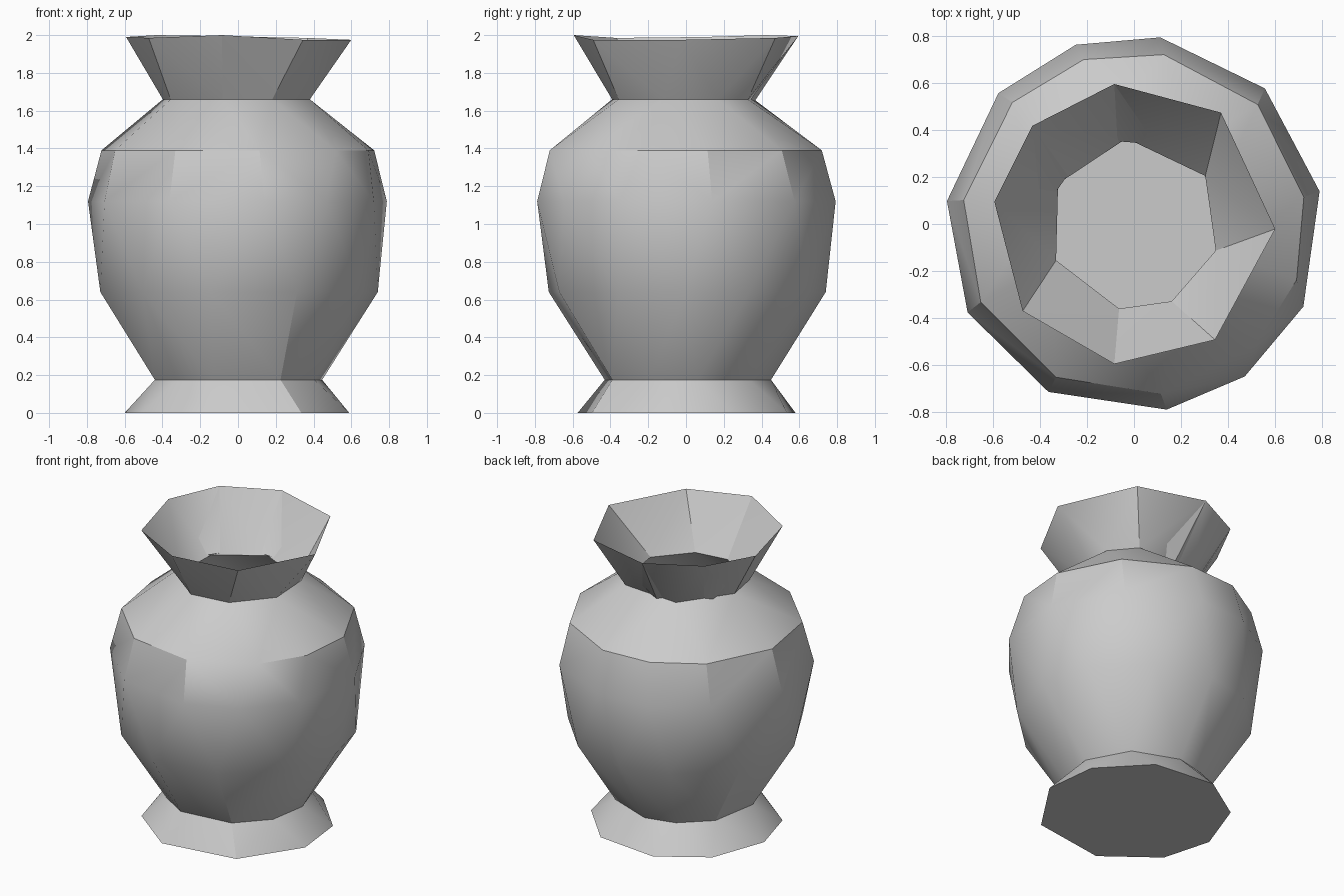
import bpy, bmesh, math

cube = bpy.data.objects.get("Cube")
if cube:
    bpy.data.objects.remove(cube, do_unlink=True)

# One plain clay colour
clay = bpy.data.materials.new("light_grey_clay")
clay.use_nodes = True
colour = (0.6, 0.6, 0.6, 1.0)
clay.diffuse_color = colour
clay.node_tree.nodes["Principled BSDF"].inputs["Base Color"].default_value = colour

bm = bmesh.new()


def make_ring(radius, height, degrees):
    """Ring of vertices at the given angles; height may vary per vertex."""
    heights = height if isinstance(height, list) else [height] * len(degrees)
    return [bm.verts.new((radius * math.cos(math.radians(a)),
                          radius * math.sin(math.radians(a)), z))
            for a, z in zip(degrees, heights)]


def gap(first, second):
    return (first.co - second.co).length


def bridge(lower, upper):
    """Stitch two rings with any number of sides using the shorter diagonals."""
    start = min(range(len(upper)), key=lambda k: gap(upper[k], lower[0]))
    upper = upper[start:] + upper[:start]
    a, b = lower + lower[:1], upper + upper[:1]
    i = j = 0
    while i < len(lower) or j < len(upper):
        step_lower = j == len(upper) or (
            i < len(lower) and gap(a[i + 1], b[j]) < gap(a[i], b[j + 1]))
        if step_lower:
            bm.faces.new((a[i], a[i + 1], b[j]))
            i += 1
        else:
            bm.faces.new((a[i], b[j + 1], b[j]))
            j += 1


# Hand-cut angles of each ring, counter-clockwise from the model's left
foot_angles = [-56, -11, 24, 63, 105, 141, 179, 212, 253]
waist_angles = [-60, -26, 8, 48, 90, 117, 149, 192, 225, 253]
belly_angles = [0, 27, 60, 91, 117, 152, 190, 227, 259, 295, 331]
widest_angles = [10, 46, 82, 108, 136, 173, 208, 243, 280, 306, 334]
shoulder_angles = [9, 44, 80, 107, 135, 172, 207, 243, 279, 315, 341]
neck_angles = [-18, 25, 55, 116, 174, 207, 258, 297]
rim_angles = [-2, 52, 98, 136, 171, 218, 262, 305]
rim_heights = [1.975, 1.985, 1.995, 2.0, 1.99, 1.985, 2.0, 1.975]
throat_angles = [-18, 34, 95, 152, 205, 260, 296]

# Outer skin, from the foot up to the flared rim
foot = make_ring(0.6, 0, foot_angles)
rim = make_ring(0.6, rim_heights, rim_angles)
outside = [
    foot,
    make_ring(0.45, 0.175, waist_angles),
    make_ring(0.74, 0.64, belly_angles),
    make_ring(0.8, 1.12, widest_angles),
    make_ring(0.73, 1.39, shoulder_angles),
    make_ring(0.4, 1.66, neck_angles),
    rim,
]

# Inner skin, from the rim down to the inside floor
floor = make_ring(0.385, 0.22, waist_angles)
inside = [
    rim,
    make_ring(0.365, 1.65, throat_angles),
    make_ring(0.67, 1.36, shoulder_angles),
    make_ring(0.74, 1.12, widest_angles),
    make_ring(0.68, 0.66, belly_angles),
    floor,
]

for rings in (outside, inside):
    for lower, upper in zip(rings, rings[1:]):
        bridge(lower, upper)

# Flat underside and inside floor
bm.faces.new(foot)
bm.faces.new(floor)
bmesh.ops.recalc_face_normals(bm, faces=bm.faces[:])

mesh = bpy.data.meshes.new("vase")
bm.to_mesh(mesh)
bm.free()
mesh.materials.append(clay)
vase = bpy.data.objects.new("vase", mesh)
bpy.context.collection.objects.link(vase)

# Smooth shading with crisp facet edges
bpy.ops.object.select_all(action="DESELECT")
vase.select_set(True)
bpy.context.view_layer.objects.active = vase
bpy.ops.object.shade_smooth_by_angle(angle=math.radians(30))
